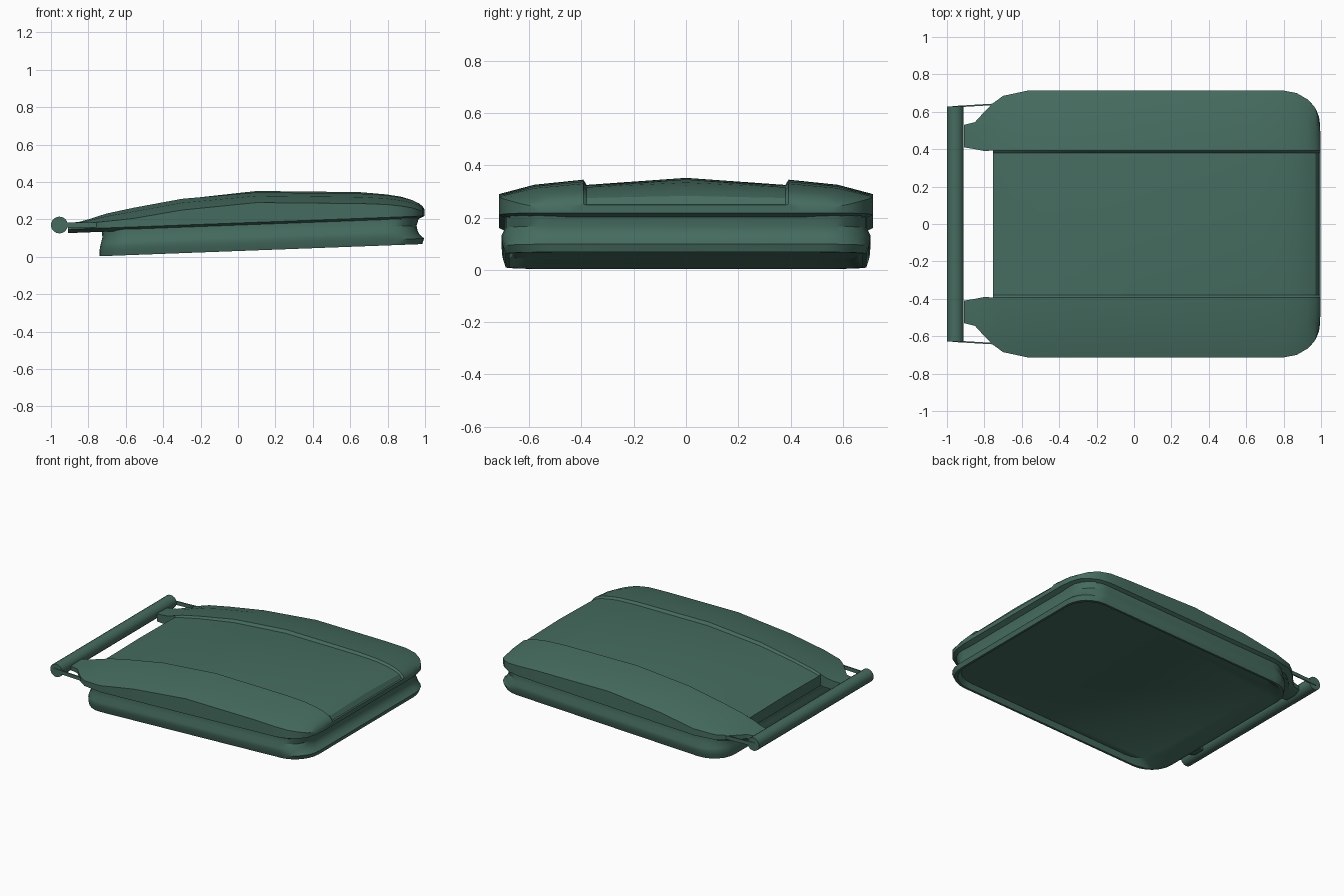
import bpy, bmesh, math

if "Cube" in bpy.data.objects:
    bpy.data.objects.remove(bpy.data.objects["Cube"])

mat = bpy.data.materials.new("green_plastic")
mat.diffuse_color = (0.06, 0.15, 0.115, 1)
mat.use_nodes = True
mat.node_tree.nodes["Principled BSDF"].inputs["Base Color"].default_value = mat.diffuse_color


def rake(x):
    """Height of the sloping bottom rim at x."""
    return 0.031 + 0.0376 * x


def finish(name, bm, angle=30):
    bmesh.ops.recalc_face_normals(bm, faces=bm.faces)
    me = bpy.data.meshes.new(name)
    bm.to_mesh(me)
    bm.free()
    ob = bpy.data.objects.new(name, me)
    bpy.context.collection.objects.link(ob)
    me.materials.append(mat)
    bpy.ops.object.select_all(action='DESELECT')
    ob.select_set(True)
    bpy.context.view_layer.objects.active = ob
    bpy.ops.object.shade_smooth_by_angle(angle=math.radians(angle))
    return ob


def strip(bm, a, b):
    for i in range(len(a) - 1):
        bm.faces.new((a[i], a[i + 1], b[i + 1], b[i]))


# Collar under the lid: stacked rounded rectangles, closed by a recessed underside
def rounded_rect(x0, x1, w, r=0.17, seg=6):
    pts = []
    for cx, cy, a0 in ((x1 - r, w - r, 0), (x0 + r, w - r, 90),
                       (x0 + r, r - w, 180), (x1 - r, r - w, 270)):
        for i in range(seg + 1):
            a = math.radians(a0 + 90 * i / seg)
            pts.append((cx + r * math.cos(a), cy + r * math.sin(a)))
    return pts


bm = bmesh.new()
rows = []
for h, x0, x1, w in ((0.035, -0.65, 0.955, 0.66), (0, -0.725, 0.97, 0.675),
                     (0, -0.74, 0.985, 0.69), (0.03, -0.74, 0.995, 0.70),
                     (0.05, -0.738, 0.972, 0.704), (0.072, -0.732, 0.96, 0.705),
                     (0.10, -0.725, 0.955, 0.692), (0.15, -0.73, 0.97, 0.692)):
    rows.append([bm.verts.new((x, y, rake(x) + h)) for x, y in rounded_rect(x0, x1, w)])
for a, b in zip(rows, rows[1:]):
    strip(bm, a + a[:1], b + b[:1])
bm.faces.new(rows[0])
finish("collar", bm)

# Lid half: x, half width, side height, ridge height, panel edge height, panel centre height
SECTIONS = (
    (-0.91, 0.53, 0.175, 0.180), (-0.85, 0.545, 0.178, 0.187), (-0.80, 0.60, 0.180, 0.200),
    (-0.755, 0.645, 0.185, 0.215, 0.205, 0.210),
    (-0.70, 0.685, 0.190, 0.232, 0.220, 0.225),
    (-0.56, 0.715, 0.205, 0.262, 0.250, 0.256),
    (-0.30, 0.715, 0.250, 0.310, 0.293, 0.308),
    (0.10, 0.715, 0.290, 0.345, 0.325, 0.352),
    (0.65, 0.715, 0.285, 0.338, 0.322, 0.346),
    (0.79, 0.715, 0.280, 0.330, 0.316, 0.334),
    (0.87, 0.700, 0.272, 0.318, 0.305, 0.322),
    (0.93, 0.665, 0.262, 0.303, 0.290, 0.304),
    (0.970, 0.62, 0.250, 0.285, 0.275, 0.283),
    (0.988, 0.56, 0.240, 0.268, 0.250, 0.250),
    (0.998, 0.48, 0.235, 0.252, 0.248, 0.248))
ARM_INNER = (0.41, 0.40, 0.39)
DROP = 0.02
bm = bmesh.new()
outer, panel, floor = [], [], []
for i, (x, w, zs, zr, *mid) in enumerate(SECTIONS):
    yi = ARM_INNER[i] if i < 3 else 0.393
    zb = rake(x) + 0.15
    gx = x - 0.04 if x > 0.9 else x
    outer.append([bm.verts.new(p) for p in (
        (x, yi, zr), (x, yi + 0.58 * (w - yi), zr - 0.35 * (zr - zs)),
        (x, w, zs), (x, w, zb), (gx, w - 0.04, zb - DROP))])
    if mid:
        panel.append([bm.verts.new((x, 0, mid[1])), bm.verts.new((x, 0.38, mid[0])), outer[-1][0]])
    if i < 4:
        floor.append(bm.verts.new((x, yi, zb - DROP)))
for grid in (outer, panel):
    for a, b in zip(grid, grid[1:]):
        strip(bm, a, b)
# Hinge arms: inner wall, underside and end
for i in range(3):
    strip(bm, [outer[i][4], floor[i], outer[i][0]], [outer[i + 1][4], floor[i + 1], outer[i + 1][0]])
bm.faces.new(outer[0] + [floor[0]])
# Back wall between the arms, with a lip reaching in to the collar
low = [bm.verts.new((-0.755, y, floor[3].co.z)) for y in (0, 0.38)] + [floor[3], outer[3][4]]
strip(bm, panel[0], low[:3])
strip(bm, low, [bm.verts.new((-0.70, v.co.y, v.co.z)) for v in low])
# Front wall and its lip
top = panel[-1] + outer[-1][1:3]
xf = SECTIONS[-1][0]
zf = rake(xf) + 0.15
wall = [bm.verts.new((xf, v.co.y, zf)) for v in top[:-1]] + [outer[-1][3]]
lip = [bm.verts.new((xf - 0.04, v.co.y * 0.9, zf - DROP)) for v in top[:-1]] + [outer[-1][4]]
strip(bm, top, wall)
strip(bm, wall, lip)
lid = finish("lid", bm, 28)
lid.modifiers.new("mirror", 'MIRROR').use_axis = (False, True, False)

# Hinge bar
bm = bmesh.new()
bmesh.ops.create_cone(bm, cap_ends=True, segments=18, radius1=0.045, radius2=0.045, depth=1.255)
for v in bm.verts:
    v.co = (v.co.x - 0.955, v.co.z, v.co.y + 0.17)
finish("hinge_bar", bm)

# Thin straps joining the bar ends to the lid
for side, label in ((1, "left"), (-1, "right")):
    bm = bmesh.new()
    bmesh.ops.create_cube(bm, size=1)
    for v in bm.verts:
        x = -0.845 + 0.25 * v.co.x
        v.co = (x, side * (0.634 + 0.06 * (x + 0.845) + 0.008 * v.co.y), 0.17 + 0.025 * v.co.z)
    finish("strap_" + label, bm)
